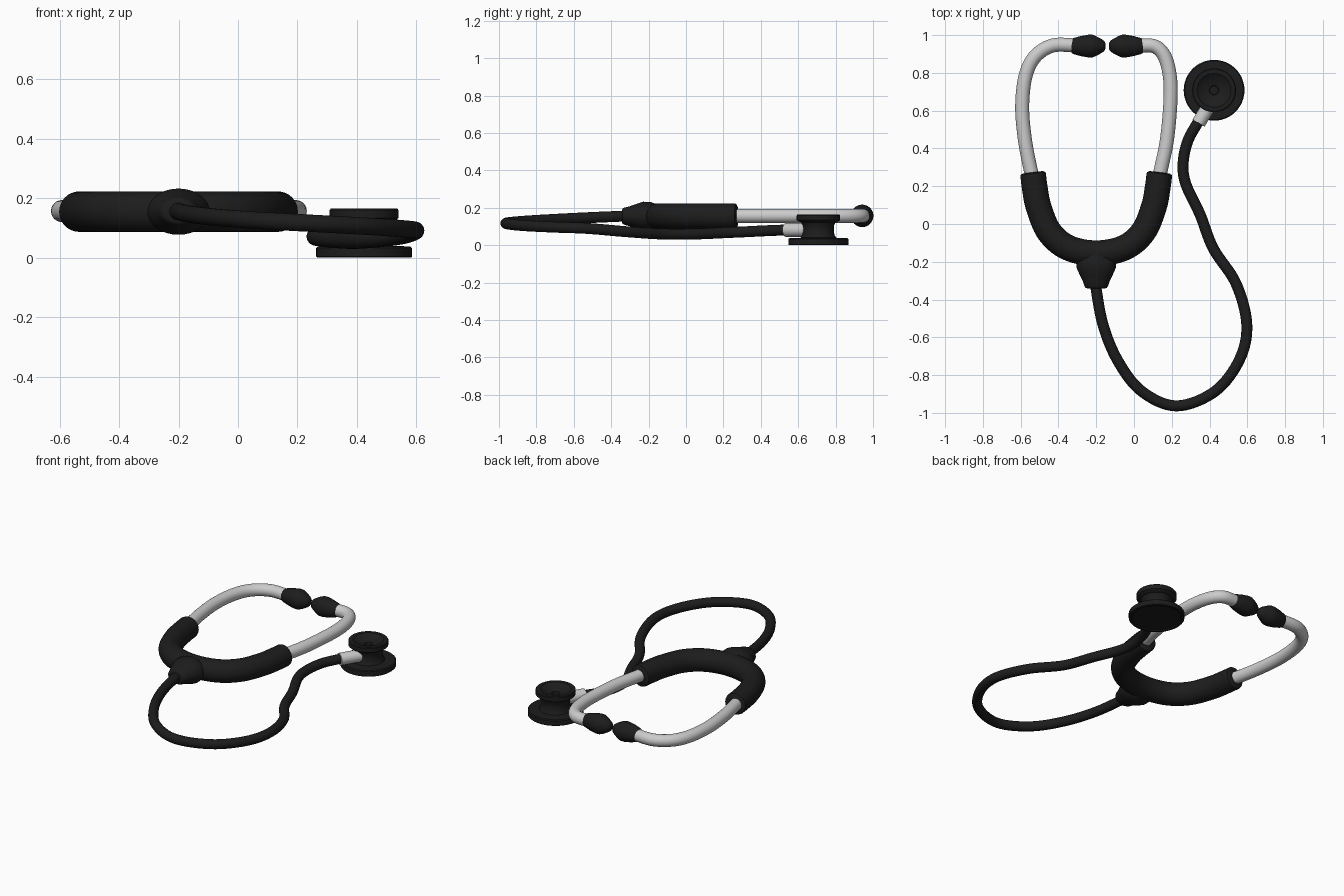
import bpy, bmesh, math
from mathutils import Vector

if "Cube" in bpy.data.objects:
    bpy.data.objects.remove(bpy.data.objects["Cube"])

black = bpy.data.materials.new("black_rubber")
black.diffuse_color = (0.012, 0.012, 0.012, 1)
black.use_nodes = True
black.node_tree.nodes["Principled BSDF"].inputs["Base Color"].default_value = black.diffuse_color


def skin(name, rings, mat=None, angle=40):
    """Join rings of points into a closed smooth solid."""
    bm = bmesh.new()
    vs = [[bm.verts.new(p) for p in ring] for ring in rings]
    n = len(vs[0])
    for a, b in zip(vs, vs[1:]):
        for i in range(n):
            bm.faces.new((a[i], a[(i + 1) % n], b[(i + 1) % n], b[i]))
    bm.faces.new(vs[0][::-1])
    bm.faces.new(vs[-1])
    bmesh.ops.recalc_face_normals(bm, faces=bm.faces)
    me = bpy.data.meshes.new(name)
    bm.to_mesh(me)
    bm.free()
    ob = bpy.data.objects.new(name, me)
    bpy.context.collection.objects.link(ob)
    if mat:
        me.materials.append(mat)
    bpy.ops.object.select_all(action='DESELECT')
    ob.select_set(True)
    bpy.context.view_layer.objects.active = ob
    bpy.ops.object.shade_smooth_by_angle(angle=math.radians(angle))
    return ob


def ring(c, axis, r, n, flat=1.0):
    """Circle of points around an axis; flat squashes it vertically."""
    ref = Vector((0, 0, 1)) if abs(axis.z) < 0.9 else Vector((0, 1, 0))
    side = axis.cross(ref).normalized()
    up = side.cross(axis)
    return [c + r * (math.cos(t) * side + flat * math.sin(t) * up)
            for t in (2 * math.pi * i / n for i in range(n))]


def tube(name, pts, r, mat=None, n=24, steps=8, cap=0.0):
    """Sweep a circle along a smooth path; cap rounds off the ends."""
    p = [Vector(q) for q in pts]
    p = [2 * p[0] - p[1]] + p + [2 * p[-1] - p[-2]]
    path = []
    for a, b, c, d in zip(p, p[1:], p[2:], p[3:]):
        for k in range(steps):
            t = k / steps
            path.append(0.5 * (2 * b + (c - a) * t + (2 * a - 5 * b + 4 * c - d) * t * t
                               + (3 * b - a - 3 * c + d) * t ** 3))
    path.append(p[-2])
    last = len(path) - 1
    dirs = [(path[min(i + 1, last)] - path[max(i - 1, 0)]).normalized() for i in range(last + 1)]
    rings = [ring(c, d, r, n) for c, d in zip(path, dirs)]
    if cap:
        for k in (0.5, 1.0):
            rr = r - cap + cap * math.sqrt(1 - k * k)
            rings.insert(0, ring(path[0] - dirs[0] * cap * k, dirs[0], rr, n))
            rings.append(ring(path[-1] + dirs[-1] * cap * k, dirs[-1], rr, n))
    return skin(name, rings, mat)


def lathe(name, origin, axis, profile, mat=None, n=32, flat=1.0, angle=40):
    """Turn (distance, radius) pairs around an axis."""
    o, a = Vector(origin), Vector(axis).normalized()
    return skin(name, [ring(o + a * d, a, r, n, flat) for d, r in profile], mat, angle)


Z = 0.157
CX = -0.2

# metal ear tubes
left = [(-0.525, 0.2), (-0.55, 0.3), (-0.578, 0.45), (-0.592, 0.62), (-0.575, 0.78),
        (-0.525, 0.885), (-0.43, 0.945), (-0.3, 0.945)]
right = [(0.122, 0.2), (0.145, 0.3), (0.175, 0.45), (0.193, 0.65), (0.19, 0.78),
         (0.163, 0.885), (0.11, 0.94), (0.02, 0.945)]
tube("left_ear_tube", [(x, y, Z) for x, y in left], 0.037)
tube("right_ear_tube", [(x, y, Z) for x, y in right], 0.037)

# ear tips
tip = [(0, 0.036), (0.01, 0.042), (0.05, 0.053), (0.09, 0.06), (0.112, 0.06),
       (0.13, 0.053), (0.16, 0.037), (0.174, 0.027), (0.181, 0.014)]
lathe("left_ear_tip", (-0.332, 0.942, Z), (1, 0, 0), tip, black)
lathe("right_ear_tip", (0.048, 0.942, Z), (-1, 0, 0), tip, black)

# rubber yoke with tapered stem
half = [(-0.334, 0.26), (-0.325, 0.19), (-0.305, 0.09), (-0.25, -0.04), (-0.15, -0.125)]
yoke = half + [(0, -0.155)] + [(-x, y) for x, y in reversed(half)]
tube("yoke", [(CX + x, y, Z - 0.002) for x, y in yoke], 0.068, black, n=32, cap=0.014)
lathe("yoke_stem", (CX, -0.14, Z - 0.002), (0, -1, 0),
      [(0, 0.08), (0.05, 0.103), (0.09, 0.105), (0.13, 0.087), (0.165, 0.07),
       (0.188, 0.063), (0.198, 0.056), (0.202, 0.045)], black, flat=0.74)

# flexible tubing
tube("tubing", [(-0.208, -0.3, 0.157), (-0.165, -0.53, 0.147), (-0.085, -0.725, 0.137),
                (0.04, -0.885, 0.127), (0.225, -0.963, 0.117), (0.43, -0.885, 0.106),
                (0.56, -0.715, 0.097), (0.597, -0.53, 0.09), (0.54, -0.315, 0.072),
                (0.42, -0.13, 0.06), (0.35, 0.05, 0.06), (0.275, 0.21, 0.067),
                (0.26, 0.32, 0.072), (0.285, 0.44, 0.078), (0.345, 0.55, 0.082)], 0.029, black)

# metal connector
lathe("connector", (0.342, 0.535, 0.082), (0.5, 0.82, 0), [(0, 0.037), (0.13, 0.037)])

# chest piece: diaphragm disc, waist and hollow bell
lathe("chest_piece", (0.424, 0.708, 0), (0, 0, 1),
      [(0.006, 0.135), (0.006, 0.14), (0, 0.145), (0, 0.157), (0.004, 0.161), (0.033, 0.161),
       (0.038, 0.155), (0.04, 0.095), (0.055, 0.086), (0.08, 0.082), (0.105, 0.083),
       (0.122, 0.092), (0.13, 0.112), (0.134, 0.116), (0.16, 0.116), (0.165, 0.112),
       (0.165, 0.09), (0.155, 0.078), (0.142, 0.05), (0.135, 0.025), (0.12, 0.022)],
      black, n=48, angle=35)
